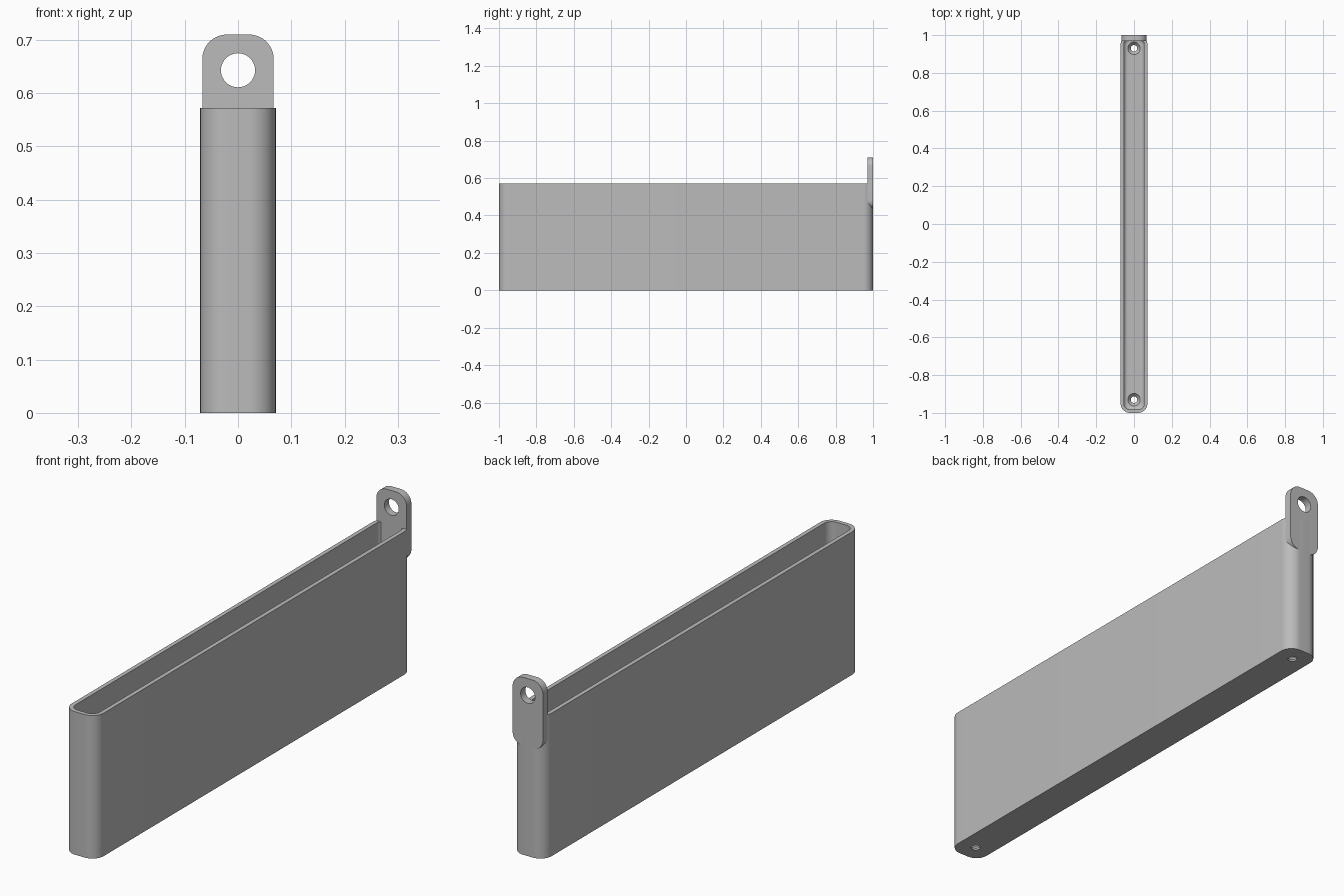
import bpy, bmesh, math
from mathutils import Vector

cube = bpy.data.objects.get("Cube")
if cube:
    bpy.data.objects.remove(cube, do_unlink=True)

grey = bpy.data.materials.new("plain grey")
grey.use_nodes = True
grey.diffuse_color = (0.5, 0.5, 0.5, 1)
grey.node_tree.nodes["Principled BSDF"].inputs["Base Color"].default_value = (0.5, 0.5, 0.5, 1)

HALF_W, HEIGHT, RADIUS = 0.071, 0.572, 0.05
WALL, FLOOR, FILLET = 0.017, 0.025, 0.02


def rounded_rect(half_a, half_b, radius, steps=12):
    """Counter-clockwise outline of a rounded rectangle."""
    points = []
    for quarter, (sa, sb) in enumerate([(1, 1), (-1, 1), (-1, -1), (1, -1)]):
        for i in range(steps + 1):
            t = (quarter + i / steps) * math.pi / 2
            points.append((sa * (half_a - radius) + radius * math.cos(t),
                           sb * (half_b - radius) + radius * math.sin(t)))
    return points


def loft(name, rings):
    """Solid skin through equal-length rings, capped at both ends."""
    bm = bmesh.new()
    loops = [[bm.verts.new(p) for p in ring] for ring in rings]
    for low, high in zip(loops, loops[1:]):
        for i in range(len(low)):
            j = (i + 1) % len(low)
            bm.faces.new((low[i], low[j], high[j], high[i]))
    bm.faces.new(loops[0][::-1])
    bm.faces.new(loops[-1])
    bmesh.ops.recalc_face_normals(bm, faces=bm.faces)
    mesh = bpy.data.meshes.new(name)
    bm.to_mesh(mesh)
    bm.free()
    mesh.materials.append(grey)
    obj = bpy.data.objects.new(name, mesh)
    bpy.context.collection.objects.link(obj)
    return obj


def turned_cutter(profile, centre, axis):
    """Round cutter from (radius, distance along axis) pairs."""
    turn = Vector((0, 0, 1)).rotation_difference(Vector(axis))
    rings = []
    for r, d in profile:
        angles = [2 * math.pi * i / 40 for i in range(40)]
        rings.append([Vector(centre) + turn @ Vector((r * math.cos(a), r * math.sin(a), d))
                      for a in angles])
    cutter = loft("hole_cutter", rings)
    cutter.hide_render = True
    return cutter


def cut(obj, cutter):
    mod = obj.modifiers.new("hole", "BOOLEAN")
    mod.operation, mod.solver, mod.object = "DIFFERENCE", "EXACT", cutter
    bpy.context.view_layer.objects.active = obj
    bpy.ops.object.modifier_apply(modifier=mod.name)
    bpy.data.objects.remove(cutter, do_unlink=True)


def smooth(obj):
    bpy.ops.object.select_all(action="DESELECT")
    obj.select_set(True)
    bpy.context.view_layer.objects.active = obj
    bpy.ops.object.shade_smooth_by_angle(angle=math.radians(30))


def tray_ring(inset, z):
    outline = rounded_rect(HALF_W - inset, 1 - inset, RADIUS - inset)
    return [(x, y, z) for x, y in outline]


# Open tray: outer wall, rim, inner wall, then a filleted floor
rings = [tray_ring(0, 0), tray_ring(0, HEIGHT), tray_ring(WALL, HEIGHT)]
for i in range(7):
    t = i / 6 * math.pi / 2
    rings.append(tray_ring(WALL + FILLET * (1 - math.cos(t)),
                           FLOOR + FILLET * (1 - math.sin(t))))
tray = loft("tray", rings)

# Countersunk screw holes at both ends of the floor
for side in (-1, 1):
    cut(tray, turned_cutter([(0.017, -0.05), (0.017, 0.007), (0.033, FLOOR), (0.033, 0.06)],
                            (0, side * 0.93, 0), (0, 0, 1)))
smooth(tray)

# Hanging tab on the back end, with its round eye
TAB_LOW, TAB_HIGH = 0.435, 0.71
middle, half = (TAB_LOW + TAB_HIGH) / 2, (TAB_HIGH - TAB_LOW) / 2
outline = rounded_rect(0.067, half, 0.046)
tab = loft("hanging_tab", [[(x, y, middle + z) for x, z in outline] for y in (0.97, 1.0)])
cut(tab, turned_cutter([(0.032, -0.1), (0.032, 0.1)], (0, 0.985, 0.643), (0, 1, 0)))
smooth(tab)
